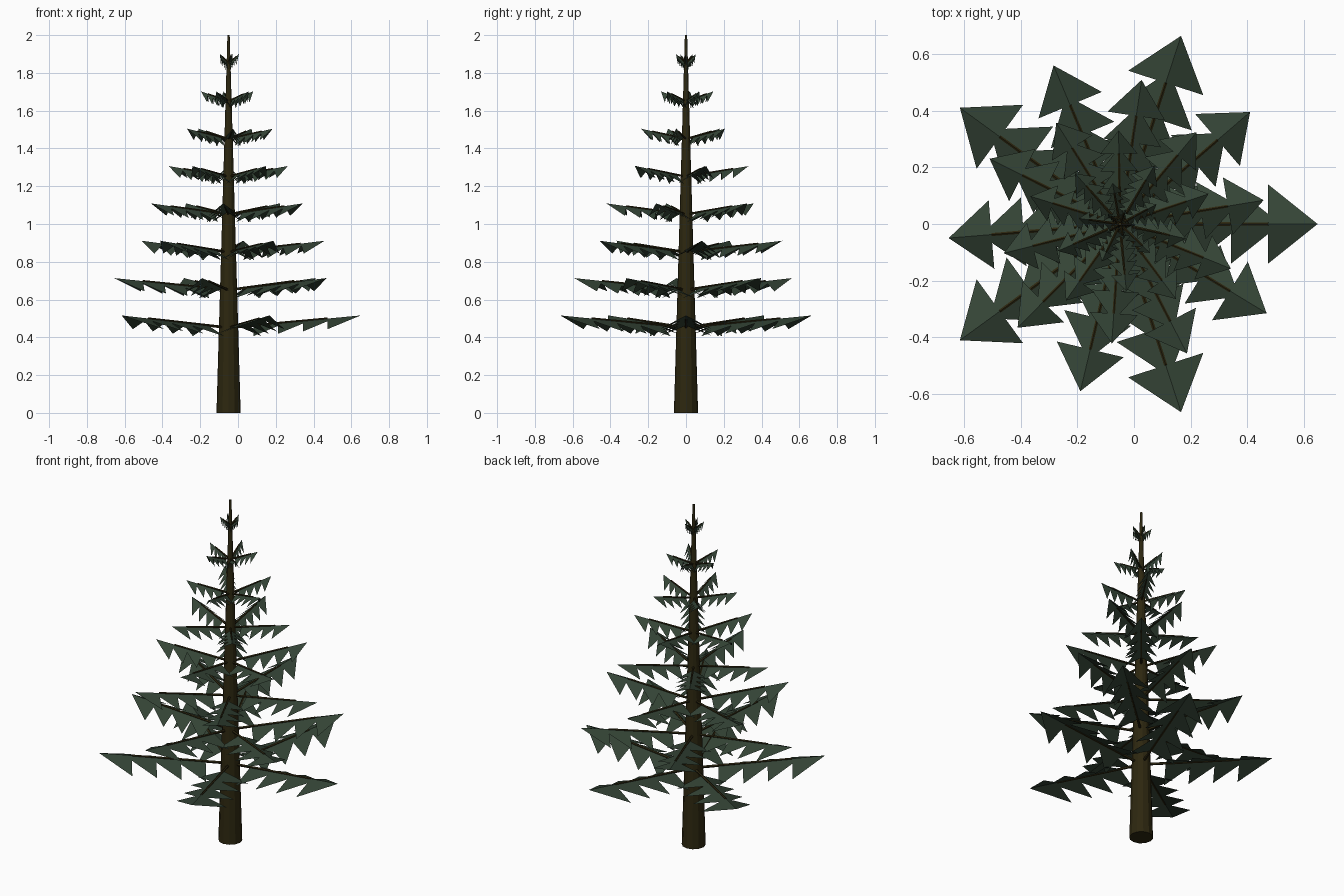
import bpy, bmesh, math
from mathutils import Matrix, Vector

if "Cube" in bpy.data.objects:
    bpy.data.objects.remove(bpy.data.objects["Cube"])

TRUNK_X = -0.05
TIERS, BRANCHES, FRONDS = 8, 5, 4
TWIST = math.radians(40.7)


def material(name, rgb):
    m = bpy.data.materials.new(name)
    m.diffuse_color = (*rgb, 1)
    m.use_nodes = True
    m.node_tree.nodes["Principled BSDF"].inputs["Base Color"].default_value = m.diffuse_color
    return m


bark = material("dark bark", (0.026, 0.020, 0.005))
needle = material("needle green", (0.034, 0.057, 0.036))


def finish(bm, name, mat):
    me = bpy.data.meshes.new(name)
    bm.to_mesh(me)
    bm.free()
    me.materials.append(mat)
    ob = bpy.data.objects.new(name, me)
    bpy.context.collection.objects.link(ob)
    return ob


def add_rod(bm, a, b, r1, r2, sides):
    d = b - a
    mat = Matrix.Translation((a + b) / 2) @ d.to_track_quat('Z', 'Y').to_matrix().to_4x4()
    bmesh.ops.create_cone(bm, cap_ends=True, segments=sides, radius1=r1, radius2=r2,
                          depth=d.length, matrix=mat)


# tapered trunk
bm = bmesh.new()
add_rod(bm, Vector((TRUNK_X, 0, 0)), Vector((TRUNK_X, 0, 2)), 0.064, 0.006, 12)
finish(bm, "trunk", bark)

# tiers of branches, each carrying folded arrow-shaped fronds
for i in range(TIERS):
    f = i / (TIERS - 1)
    reach = 0.70 - 0.645 * f
    z0 = 0.45 + 0.2 * i
    rise = 0.066 - 0.016 * f
    drop = 0.056 - 0.012 * f
    rods, leaves = bmesh.new(), bmesh.new()
    for k in range(BRANCHES):
        ang = i * TWIST + k * math.tau / BRANCHES
        out = Vector((math.cos(ang), math.sin(ang), 0))
        side = Vector((-out.y, out.x, 0))
        base = Vector((TRUNK_X, 0, z0))

        def along(t):
            return base + out * (reach * t) + Vector((0, 0, rise * t))

        add_rod(rods, base, along(0.75), 0.008 - 0.003 * f, 0.006 - 0.003 * f, 5)
        for j in range(FRONDS):
            t = 0.75 * (j + 1) / FRONDS
            back, tip = along(t), along(t + 0.25)
            down = Vector((0, 0, -drop))
            left = back + side * (0.2 * reach) + down
            right = back - side * (0.2 * reach) + down
            b, p, l, r = [leaves.verts.new(v) for v in (back, tip, left, right)]
            leaves.faces.new((b, p, l))
            leaves.faces.new((b, r, p))
    finish(rods, f"branches_tier_{i + 1}", bark)
    finish(leaves, f"fronds_tier_{i + 1}", needle)
